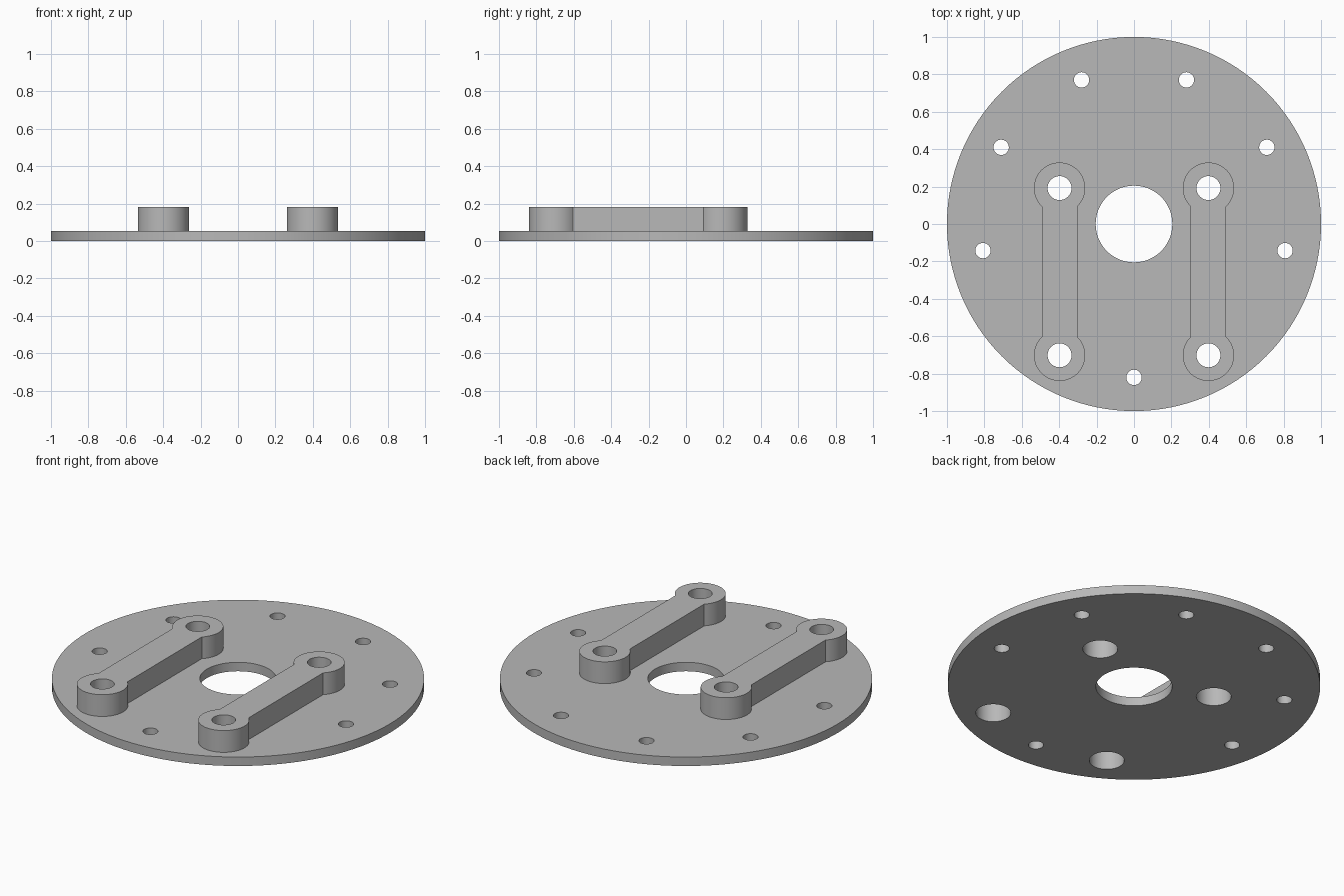
import bpy
import bmesh
from math import cos, sin, pi, radians, asin
from mathutils import Vector

old = bpy.data.objects.get("Cube")
if old:
    bpy.data.objects.remove(old, do_unlink=True)

PLATE_TOP, ARM_TOP, BORE_TOP = 0.053, 0.182, 0.115
ARM_X, ARM_BACK, ARM_FRONT = 0.398, 0.192, -0.702
BOSS_R, ARM_HALF = 0.137, 0.095

grey = bpy.data.materials.new("plain grey")
grey.use_nodes = True
colour = (0.48, 0.48, 0.48, 1)
grey.diffuse_color = colour
grey.node_tree.nodes["Principled BSDF"].inputs["Base Color"].default_value = colour


def arc(x, y, r, start, end, steps):
    """Points along an arc, end included."""
    angles = [start + (end - start) * i / steps for i in range(steps + 1)]
    return [(x + r * cos(a), y + r * sin(a)) for a in angles]


def prism(name, outlines, low, high):
    """Extrude each closed outline between two heights into one object."""
    bm = bmesh.new()
    for outline in outlines:
        face = bm.faces.new([bm.verts.new((x, y, low)) for x, y in outline])
        top = bmesh.ops.extrude_face_region(bm, geom=[face])["geom"]
        verts = [v for v in top if isinstance(v, bmesh.types.BMVert)]
        bmesh.ops.translate(bm, verts=verts, vec=Vector((0, 0, high - low)))
    bmesh.ops.recalc_face_normals(bm, faces=bm.faces)
    mesh = bpy.data.meshes.new(name)
    bm.to_mesh(mesh)
    bm.free()
    mesh.materials.append(grey)
    obj = bpy.data.objects.new(name, mesh)
    bpy.context.collection.objects.link(obj)
    return obj


def combine(target, tool, operation):
    """Apply a boolean and discard the tool."""
    tool.hide_render = True
    mod = target.modifiers.new(operation, "BOOLEAN")
    mod.object, mod.operation, mod.solver = tool, operation, "EXACT"
    bpy.context.view_layer.objects.active = target
    bpy.ops.object.modifier_apply(modifier=mod.name)
    bpy.data.objects.remove(tool, do_unlink=True)


def circle(x, y, r, steps=48):
    return arc(x, y, r, 0, 2 * pi, steps)[:-1]


def arm_outline(x):
    """Straight bar with a round boss at each end."""
    neck = asin(ARM_HALF / BOSS_R)
    back = arc(x, ARM_BACK, BOSS_R, neck - pi / 2, 1.5 * pi - neck, 48)
    front = arc(x, ARM_FRONT, BOSS_R, pi / 2 + neck, 2.5 * pi - neck, 48)
    return back + front


# Round base plate with two raised arms
plate = prism("mounting_plate", [circle(0, 0, 1, 128)], 0, PLATE_TOP)
arms = prism("raised_arms", [arm_outline(s * ARM_X) for s in (-1, 1)], PLATE_TOP / 2, ARM_TOP)
combine(plate, arms, "UNION")

# Centre opening and rim holes, leaving out the two that would meet the arms
rim = [radians(-90 + 40 * k) for k in range(9) if k not in (1, 8)]
holes = [circle(0, 0, 0.205, 72)]
holes += [circle(0.82 * cos(a), 0.82 * sin(a), 0.041, 32) for a in rim]
combine(plate, prism("plate_hole_cutter", holes, -0.1, 0.3), "DIFFERENCE")

# Bolt holes through the bosses, counterbored from underneath
bolts = [(s * ARM_X, y) for s in (-1, 1) for y in (ARM_BACK, ARM_FRONT)]
combine(plate, prism("bolt_cutter", [circle(x, y, 0.064) for x, y in bolts], -0.1, 0.3), "DIFFERENCE")
combine(plate, prism("counterbore_cutter", [circle(x, y, 0.094) for x, y in bolts], -0.1, BORE_TOP), "DIFFERENCE")

bpy.ops.object.select_all(action="DESELECT")
plate.select_set(True)
bpy.context.view_layer.objects.active = plate
bpy.ops.object.shade_smooth_by_angle(angle=radians(30))
